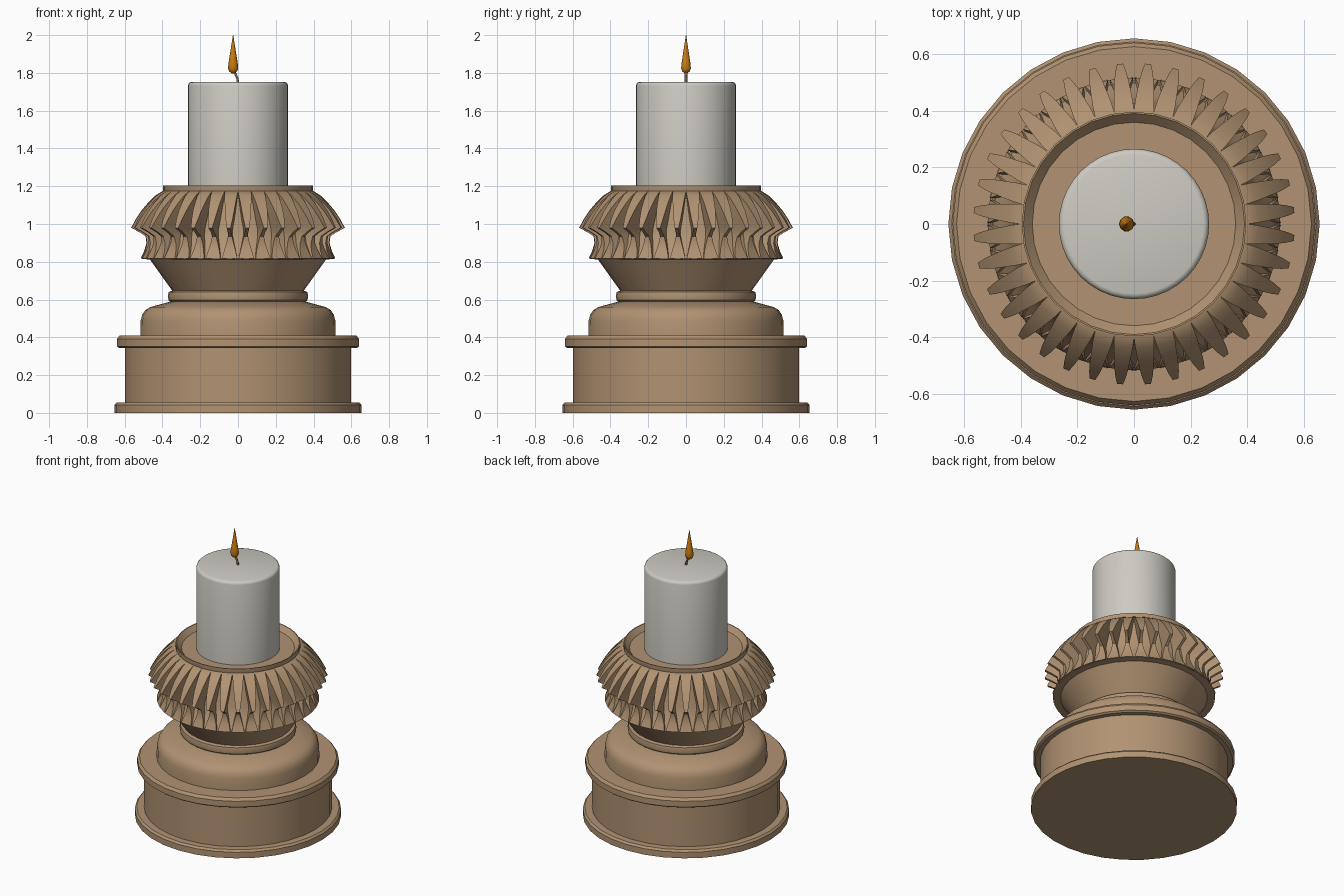
import bpy, bmesh, math
from mathutils import Vector

cube = bpy.data.objects.get("Cube")
if cube:
    bpy.data.objects.remove(cube, do_unlink=True)


def material(name, rgb):
    m = bpy.data.materials.new(name)
    m.use_nodes = True
    m.diffuse_color = (*rgb, 1)
    m.node_tree.nodes["Principled BSDF"].inputs["Base Color"].default_value = (*rgb, 1)
    return m


TAN = material("tan wood", (0.44, 0.29, 0.168))
WAX = material("pale wax", (0.61, 0.595, 0.54))
FLAME = material("orange flame", (0.60, 0.20, 0.005))
WICK = material("wick brown", (0.22, 0.15, 0.09))


def finish(name, bm, mat, angle=35):
    bmesh.ops.recalc_face_normals(bm, faces=bm.faces)
    me = bpy.data.meshes.new(name)
    bm.to_mesh(me)
    bm.free()
    me.materials.append(mat)
    ob = bpy.data.objects.new(name, me)
    bpy.context.collection.objects.link(ob)
    bpy.ops.object.select_all(action="DESELECT")
    ob.select_set(True)
    bpy.context.view_layer.objects.active = ob
    bpy.ops.object.shade_smooth_by_angle(angle=math.radians(angle))
    return ob


def lathe(name, profile, mat, sides=32, x=0.0, angle=35):
    """Closed solid of revolution from (radius, height) points, bottom to top."""
    bm = bmesh.new()
    rings = []
    for r, z in profile:
        rings.append([bm.verts.new((x + r * math.cos(2 * math.pi * i / sides),
                                    r * math.sin(2 * math.pi * i / sides), z))
                      for i in range(sides)])
    for a, b in zip(rings, rings[1:]):
        for i in range(sides):
            j = (i + 1) % sides
            bm.faces.new((a[i], a[j], b[j], b[i]))
    bm.faces.new(rings[0][::-1])
    bm.faces.new(rings[-1])
    return finish(name, bm, mat, angle)


# Pedestal: foot disc, drum and overhanging ledge
lathe("foot_disc", [(.655, 0), (.655, .042), (.643, .055), (.59, .055)], TAN)
lathe("base_drum", [(.597, .05), (.597, .35)], TAN)
lathe("base_ledge", [(.628, .343), (.64, .352), (.64, .392), (.626, .41), (.5, .41)], TAN)

# Rounded shoulder above the ledge
lathe("shoulder", [(.517, .405), (.515, .49), (.507, .52), (.49, .545),
                   (.465, .56), (.355, .59)], TAN)

# Collar ring and flaring neck
lathe("collar_ring", [(.355, .585), (.368, .597), (.371, .62), (.367, .64), (.345, .648)], TAN)
lathe("neck", [(.343, .64), (.466, .812), (.508, .815), (.50, .83)], TAN)

# Core behind the petals
lathe("petal_core", [(.506, .816), (.455, .90), (.435, .96), (.425, 1.05), (.395, 1.172)],
      TAN, sides=72)

# Raised rim with a shallow dish inside
lathe("candle_cup", [(.392, 1.16), (.396, 1.168), (.396, 1.205), (.39, 1.205),
                     (.345, 1.157), (.2, 1.157)], TAN)

# Ring of petals: spikes flaring out, then folding back into a lower tier.
# Each row: outer radius, height, width, inner radius
ROWS = [(.396, 1.176, .070, .37), (.437, 1.150, .067, .39), (.475, 1.113, .058, .40),
        (.512, 1.070, .049, .40), (.542, 1.025, .037, .40), (.567, .980, .021, .41),
        (.520, .955, .018, .41), (.490, .935, .022, .41), (.485, .900, .038, .42),
        (.495, .860, .060, .43), (.514, .817, .082, .45)]
PETALS = 36
bm = bmesh.new()
for k in range(PETALS):
    a = 2 * math.pi * (k + .5) / PETALS
    out = Vector((math.cos(a), math.sin(a), 0))
    side = Vector((-math.sin(a), math.cos(a), 0))
    loops = []
    for r, z, w, inner in ROWS:
        up = Vector((0, 0, z))
        loops.append([bm.verts.new(out * rr + side * s * w / 2 + up)
                      for rr, s in ((r, -1), (r, 1), (inner, 1), (inner, -1))])
    for p, q in zip(loops, loops[1:]):
        for i in range(4):
            j = (i + 1) % 4
            bm.faces.new((p[i], p[j], q[j], q[i]))
    bm.faces.new(loops[0])
    bm.faces.new(loops[-1][::-1])
finish("petal_ring", bm, TAN)

# Candle with a softened top edge
lathe("candle", [(.265, 1.15), (.265, 1.732), (.262, 1.742), (.255, 1.749), (.246, 1.752)],
      WAX, sides=40, angle=50)

# Bent wick
curve = bpy.data.curves.new("wick", "CURVE")
curve.dimensions = "3D"
curve.bevel_depth = .007
curve.bevel_resolution = 1
curve.use_fill_caps = True
spline = curve.splines.new("POLY")
path = [(0, 0, 1.745), (-.003, 0, 1.77), (-.012, 0, 1.79), (-.022, 0, 1.815)]
spline.points.add(len(path) - 1)
for pt, co in zip(spline.points, path):
    pt.co = (*co, 1)
curve.materials.append(WICK)
bpy.context.collection.objects.link(bpy.data.objects.new("wick", curve))

# Teardrop flame
lathe("flame", [(.008, 1.798), (.021, 1.808), (.027, 1.826), (.024, 1.855),
                (.016, 1.905), (.008, 1.955), (.001, 2.0)], FLAME, sides=10, x=-.026, angle=60)
